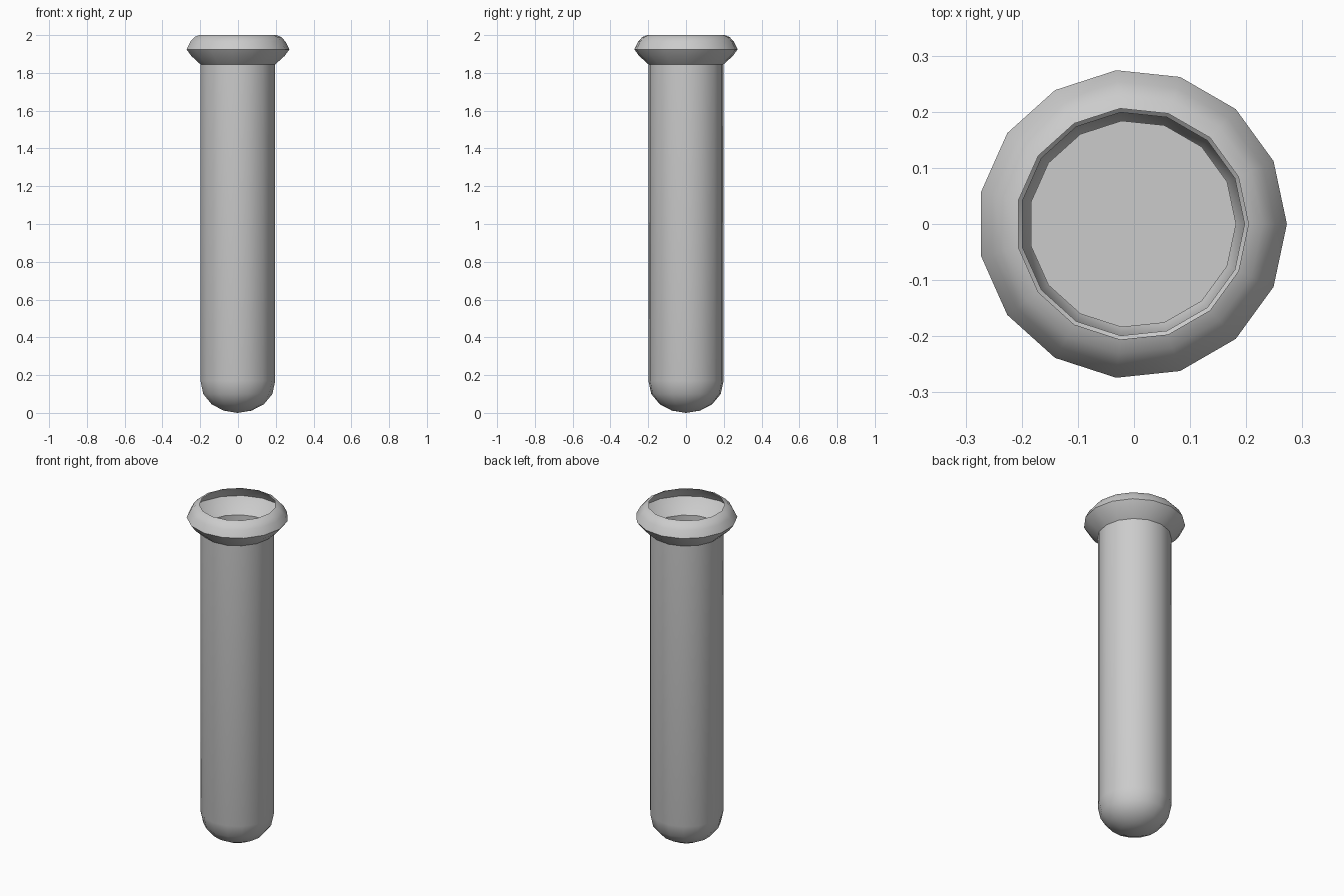
import bpy, bmesh
from math import cos, sin, pi, radians

if "Cube" in bpy.data.objects:
    bpy.data.objects.remove(bpy.data.objects["Cube"])

SIDES = 15
CX = -0.003  # an odd number of sides shifts the bounding box


def lathe(name, profile, pole_z, cap_top=False):
    """Spin (radius, z) points upward from a bottom pole."""
    bm = bmesh.new()
    rings = []
    for r, z in profile:
        rings.append([bm.verts.new((CX + r * cos(2 * pi * i / SIDES),
                                    r * sin(2 * pi * i / SIDES), z))
                      for i in range(SIDES)])
    pole = bm.verts.new((CX, 0, pole_z))
    for i in range(SIDES):
        j = (i + 1) % SIDES
        bm.faces.new((pole, rings[0][j], rings[0][i]))
        for a, b in zip(rings, rings[1:]):
            bm.faces.new((a[i], a[j], b[j], b[i]))
    if cap_top:
        bm.faces.new(rings[-1])
    me = bpy.data.meshes.new(name)
    bm.to_mesh(me)
    bm.free()
    ob = bpy.data.objects.new(name, me)
    bpy.context.collection.objects.link(ob)
    bpy.ops.object.select_all(action='DESELECT')
    ob.select_set(True)
    bpy.context.view_layer.objects.active = ob
    bpy.ops.object.shade_smooth_by_angle(angle=radians(40))
    return ob


# rounded bottom shared by the tube and its contents
dome = [(0.075, 0.012), (0.14, 0.046), (0.185, 0.10), (0.20, 0.17)]

# thin-walled tube with hollow bulging lip
lathe("tube", dome + [(0.20, 1.845), (0.25, 1.89), (0.2755, 1.925),
                      (0.255, 1.965), (0.232, 1.99), (0.207, 2.0)], 0.0)

# flat-topped filling inside the tube
inner = [(r * 0.925, z + 0.013) for r, z in dome]
lathe("filling", inner + [(0.185, 1.0)], 0.013, cap_top=True)
